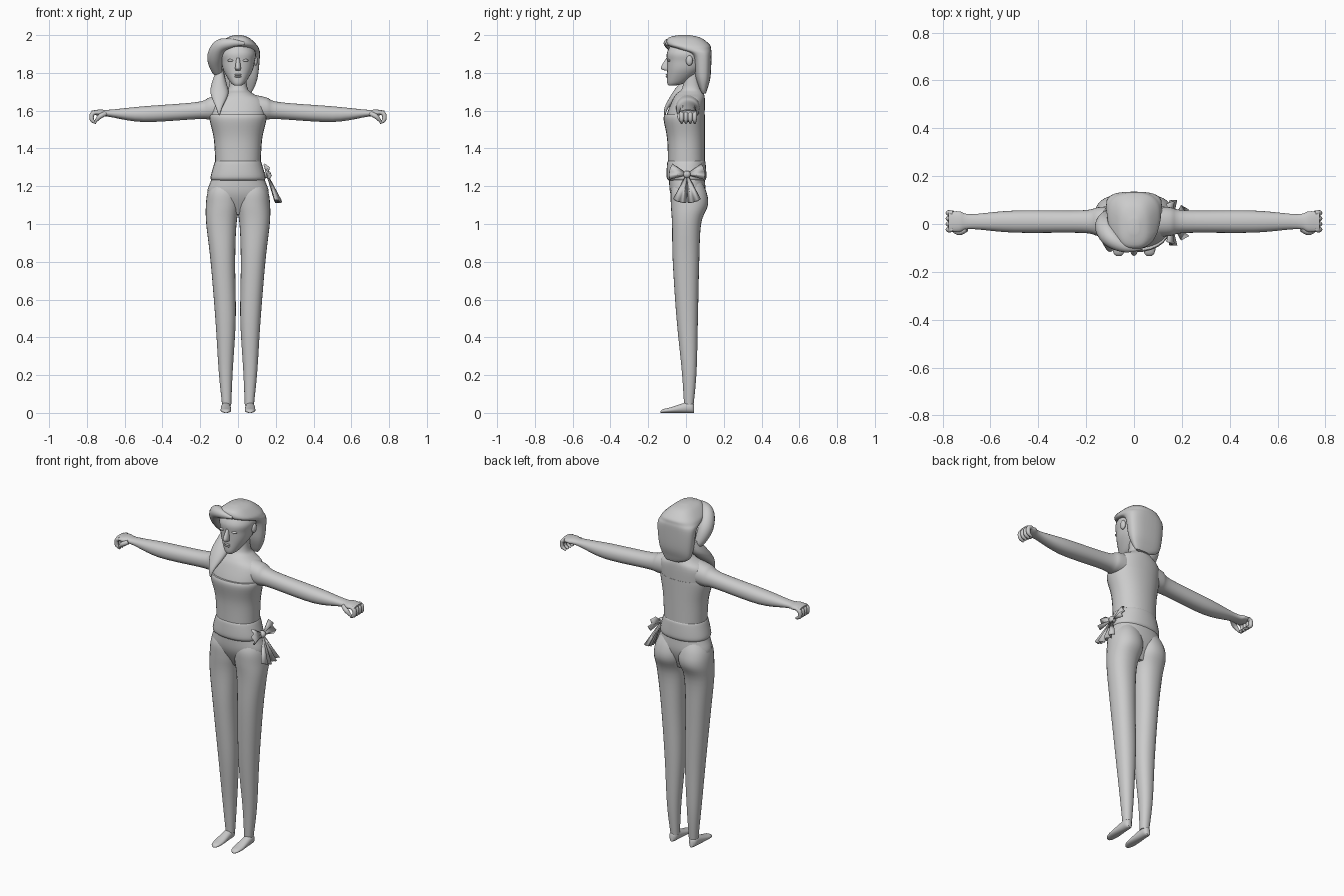
import bpy, bmesh, math
from mathutils import Vector

old = bpy.data.objects.get("Cube")
if old:
    bpy.data.objects.remove(old, do_unlink=True)

shade = 0.6
grey = bpy.data.materials.new("plain_grey")
grey.use_nodes = True
grey.diffuse_color = (shade, shade, shade, 1)
grey.node_tree.nodes["Principled BSDF"].inputs["Base Color"].default_value = grey.diffuse_color


def finish(name, bm, angle=50):
    bmesh.ops.recalc_face_normals(bm, faces=bm.faces)
    mesh = bpy.data.meshes.new(name)
    bm.to_mesh(mesh)
    bm.free()
    mesh.materials.append(grey)
    mesh.shade_smooth()
    mesh.set_sharp_from_angle(angle=math.radians(angle))
    obj = bpy.data.objects.new(name, mesh)
    bpy.context.collection.objects.link(obj)
    return obj


def spline(rows, steps=5):
    """Smooth curve through rows of numbers."""
    last = len(rows) - 1
    result = []
    for i in range(last):
        before, start, end, after = (rows[max(0, min(last, i + k))] for k in (-1, 0, 1, 2))
        for step in range(steps):
            t = step / steps
            result.append([q + t / 2 * (r - p + t * (2 * p - 5 * q + 4 * r - s + t * (3 * (q - r) + s - p)))
                           for p, q, r, s in zip(before, start, end, after)])
    return result + [list(rows[last])]


def skin(name, sections):
    """Closed surface through rings of points."""
    bm = bmesh.new()
    rings = [[bm.verts.new(point) for point in section] for section in sections]
    for low, high in zip(rings, rings[1:]):
        for k in range(len(low)):
            bm.faces.new((low[k - 1], low[k], high[k], high[k - 1]))
    bm.faces.new(rings[0])
    bm.faces.new(rings[-1])
    return finish(name, bm)


def angles(count):
    return [math.tau * k / count for k in range(count)]


def loft(name, axis, rows, side=1, power=2.2):
    """Rounded sections along an axis; a row is position, low, high, low, high."""
    def bulge(value):
        return math.copysign(abs(value) ** (2 / power), value)

    sections = []
    for pos, a_low, a_high, b_low, b_high in spline(rows):
        section = []
        for t in angles(28):
            a = (a_low + a_high + (a_high - a_low) * bulge(math.cos(t))) / 2
            b = (b_low + b_high + (b_high - b_low) * bulge(math.sin(t))) / 2
            x, y, z = {"x": (pos, a, b), "y": (a, pos, b), "z": (a, b, pos)}[axis]
            section.append((x * side, y, z))
        sections.append(section)
    return skin(name, sections)


def level(z, wide, front, back, mid=0):
    return (z, mid - wide, mid + wide, front, back)


def arm_slice(x, deep, low, high):
    return (x, .01 - deep, .01 + deep, low, high)


def shoe_slice(y, wide, top):
    return (y, .064 - wide, .064 + wide, 0, top)


def tube(name, points, sides=12):
    """Tapered tube; a point is x, y, z, radius."""
    path = spline(points)
    last = len(path) - 1
    sections = []
    for i, point in enumerate(path):
        centre, radius = Vector(point[:3]), point[3]
        along = Vector(path[min(i + 1, last)][:3]) - Vector(path[max(i - 1, 0)][:3])
        across = along.cross(Vector((0, 1, .2))).normalized()
        other = along.cross(across).normalized()
        sections.append([centre + radius * (across * math.cos(t) + other * math.sin(t))
                         for t in angles(sides)])
    return skin(name, sections)


def ball(name, centre, size):
    bm = bmesh.new()
    bmesh.ops.create_uvsphere(bm, u_segments=16, v_segments=10, radius=1)
    bmesh.ops.scale(bm, vec=size, verts=bm.verts)
    bmesh.ops.translate(bm, vec=centre, verts=bm.verts)
    return finish(name, bm)


def fan(name, knot, side, start, end, length, fold):
    """Pleated cloth spreading from a knot, angles measured from straight down."""
    bm = bmesh.new()
    folds = 4
    pairs = []
    for i in range(folds + 1):
        turn = math.radians(start + (end - start) * i / folds)
        pair = []
        for reach, depth in ((.01, 0), (length, fold * (i % 2))):
            drop = reach * math.cos(turn)
            offset = Vector((drop * .3 + depth, side * reach * math.sin(turn), -drop))
            pair.append(bm.verts.new(knot + offset))
        pairs.append(pair)
    for one, two in zip(pairs, pairs[1:]):
        bm.faces.new((one[0], two[0], two[1], one[1]))
    obj = finish(name, bm, angle=25)
    cloth = obj.modifiers.new("cloth", "SOLIDIFY")
    cloth.thickness, cloth.offset = .01, 0


# Torso, fitted top and sash
loft("torso", "z", [
    level(1.05, wide=.07, front=-.03, back=.06), level(1.15, wide=.16, front=-.08, back=.1),
    level(1.24, wide=.14, front=-.09, back=.1), level(1.33, wide=.117, front=-.09, back=.097),
    level(1.45, wide=.125, front=-.096, back=.097), level(1.55, wide=.147, front=-.108, back=.098),
    level(1.65, wide=.142, front=-.075, back=.1), level(1.69, wide=.08, front=-.05, back=.095),
    level(1.72, wide=.05, front=-.02, back=.08), level(1.8, wide=.045, front=-.01, back=.07)])
loft("fitted_top", "z", [
    level(1.32, wide=.12, front=-.095, back=.1), level(1.45, wide=.128, front=-.1, back=.1),
    level(1.55, wide=.15, front=-.118, back=.1), level(1.58, wide=.15, front=-.113, back=.1)])
loft("sash", "z", [
    level(1.23, wide=.138, front=-.09, back=.1), level(1.25, wide=.145, front=-.103, back=.108),
    level(1.32, wide=.126, front=-.1, back=.104), level(1.335, wide=.117, front=-.094, back=.1)])

# Limbs, ears and eyes on both sides
for side, word in ((1, "left"), (-1, "right")):
    loft(word + "_leg", "z", [
        level(.04, mid=.06, wide=.024, front=-.01, back=.04),
        level(.22, mid=.065, wide=.037, front=-.022, back=.056),
        level(.5, mid=.066, wide=.054, front=-.05, back=.063),
        level(.8, mid=.08, wide=.065, front=-.07, back=.07),
        level(1, mid=.088, wide=.08, front=-.074, back=.08),
        level(1.1, mid=.08, wide=.09, front=-.08, back=.116),
        level(1.17, mid=.075, wide=.085, front=-.08, back=.108),
        level(1.23, mid=.07, wide=.06, front=-.06, back=.08)], side)
    loft(word + "_shoe", "y", [
        shoe_slice(-.134, wide=.01, top=.01), shoe_slice(-.12, wide=.022, top=.02),
        shoe_slice(-.08, wide=.028, top=.03), shoe_slice(0, wide=.025, top=.055),
        shoe_slice(.03, wide=.022, top=.055), shoe_slice(.043, wide=.012, top=.045)], side)
    loft(word + "_arm", "x", [
        arm_slice(.08, deep=.065, low=1.55, high=1.685), arm_slice(.15, deep=.06, low=1.553, high=1.67),
        arm_slice(.22, deep=.047, low=1.555, high=1.645), arm_slice(.5, deep=.046, low=1.54, high=1.623),
        arm_slice(.68, deep=.031, low=1.567, high=1.605), arm_slice(.73, deep=.043, low=1.572, high=1.606),
        arm_slice(.776, deep=.04, low=1.58, high=1.6)], side)
    # Curled fingers and thumb
    for i in range(4):
        y = (i - 1) * .023
        tube(f"{word}_finger_{i + 1}", [
            (side * .755, y, 1.59, .011), (side * .773, y, 1.58, .012),
            (side * .773, y, 1.55, .011), (side * .75, y, 1.535, .006)])
    tube(word + "_thumb", [
        (side * .7, -.02, 1.585, .012), (side * .73, -.034, 1.57, .013), (side * .757, -.027, 1.54, .006)])
    ball(word + "_ear", centre=(side * .092, .018, 1.865), size=(.012, .018, .027))
    ball(word + "_eye", centre=(side * .039, -.09, 1.866), size=(.017, .01, .007))

# Head and face
loft("head", "z", [
    level(1.732, wide=.018, front=-.092, back=-.06), level(1.75, wide=.04, front=-.1, back=0),
    level(1.81, wide=.076, front=-.1, back=.075), level(1.86, wide=.088, front=-.1, back=.1),
    level(1.91, wide=.093, front=-.1, back=.11), level(1.97, wide=.055, front=-.065, back=.08)])
loft("nose", "z", [
    level(1.88, wide=.008, front=-.104, back=-.08), level(1.828, wide=.015, front=-.133, back=-.08),
    level(1.813, wide=.012, front=-.115, back=-.08)])
for word, z in (("upper", 1.79), ("lower", 1.78)):
    ball(word + "_lip", centre=(0, -.1, z), size=(.018, .008, .005))

# Hair cap falling behind the ears
loft("hair", "z", [
    level(1.69, mid=.02, wide=.045, front=.085, back=.105), level(1.72, wide=.085, front=.07, back=.115),
    level(1.78, wide=.105, front=.05, back=.13), level(1.89, wide=.116, front=.03, back=.135),
    level(1.925, wide=.112, front=-.05, back=.133), level(1.95, wide=.098, front=-.1, back=.125),
    level(1.985, wide=.06, front=-.095, back=.08), level(2, wide=.02, front=-.04, back=.02)], power=2.7)

# Fringe curling out to one side, and tail of hair over the shoulder
tube("swept_fringe", [
    (.035, -.1, 1.955, .008), (-.035, -.095, 1.957, .024), (-.095, -.06, 1.94, .038),
    (-.12, -.01, 1.88, .043), (-.11, .03, 1.81, .028), (-.08, .045, 1.78, .012)], sides=18)
loft("shoulder_tail", "z", [
    level(1.578, mid=-.1, wide=.004, front=-.116, back=-.108),
    level(1.62, mid=-.1, wide=.018, front=-.112, back=-.088),
    level(1.69, mid=-.098, wide=.047, front=-.075, back=0),
    level(1.75, mid=-.1, wide=.038, front=-.03, back=.065),
    level(1.82, mid=-.095, wide=.015, front=.03, back=.08)])

# Bow on the hip: knot, two loops and two pleated tails
knot = Vector((.155, .005, 1.262))
ball("bow_knot", centre=knot, size=(.02, .02, .02))
for side, word in ((-1, "front"), (1, "rear")):
    fan(word + "_bow_loop", knot, side, start=75, end=125, length=.095, fold=.02)
    fan(word + "_bow_tail", knot, side, start=3, end=28, length=.15, fold=.03)
